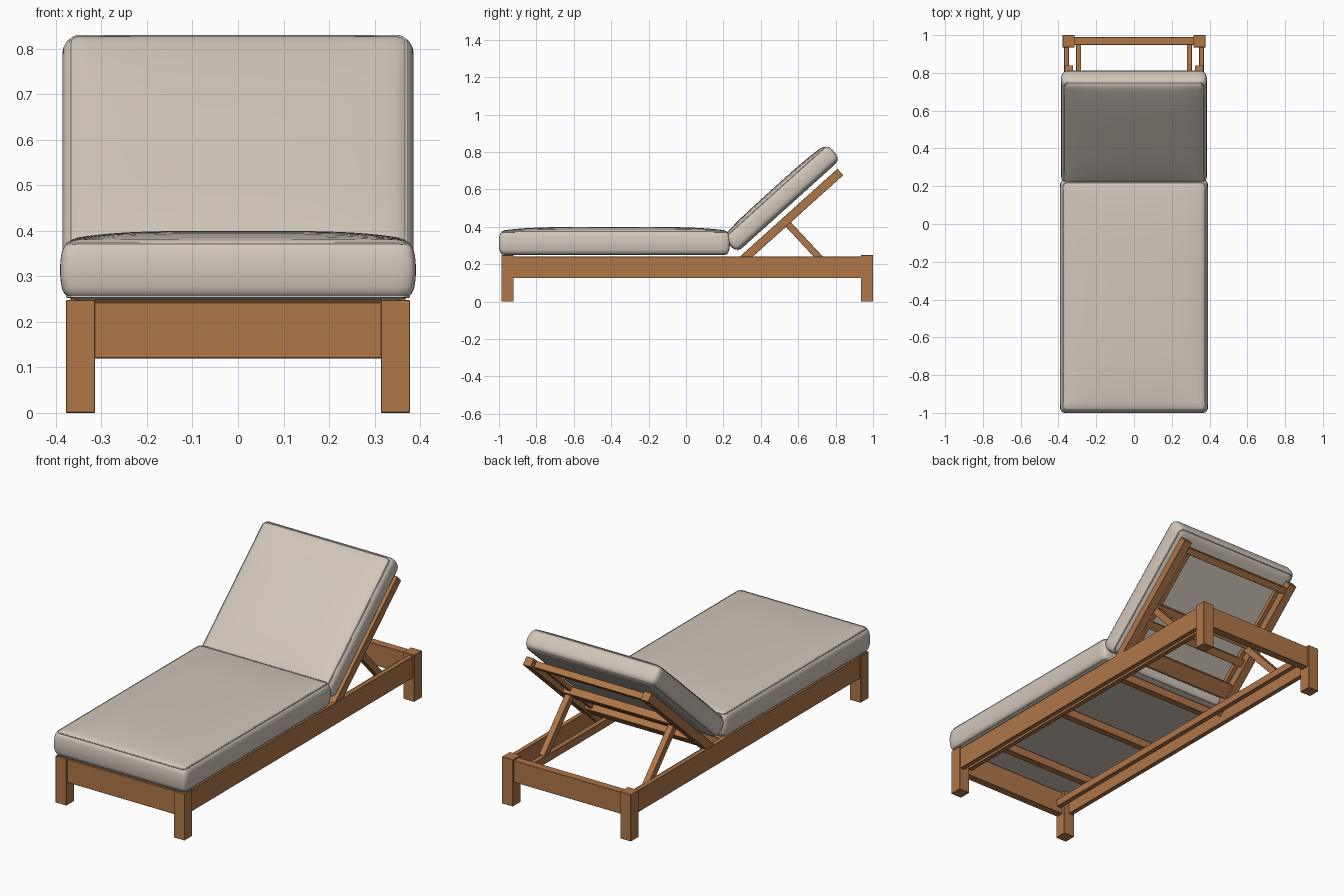
import bpy, bmesh, math
from mathutils import Vector, Matrix

cube = bpy.data.objects.get("Cube")
if cube:
    bpy.data.objects.remove(cube, do_unlink=True)


def material(name, color):
    m = bpy.data.materials.new(name)
    m.use_nodes = True
    m.diffuse_color = (*color, 1)
    m.node_tree.nodes["Principled BSDF"].inputs["Base Color"].default_value = (*color, 1)
    return m


WOOD = material("warm_wood", (0.43, 0.184, 0.066))
FABRIC = material("beige_fabric", (0.64, 0.57, 0.495))

# Backrest axes: local y runs up the slope, local z points out of its front
BACK = Matrix.Rotation(math.radians(42), 4, "X")


def finish(name, bm, mat, matrix):
    mesh = bpy.data.meshes.new(name)
    bmesh.ops.recalc_face_normals(bm, faces=bm.faces)
    bm.to_mesh(mesh)
    bm.free()
    mesh.materials.append(mat)
    obj = bpy.data.objects.new(name, mesh)
    obj.matrix_world = matrix
    bpy.context.collection.objects.link(obj)
    return obj


def beam(name, x, y, z, matrix=Matrix()):
    """Wooden block given by its (min, max) range on each axis."""
    bm = bmesh.new()
    bmesh.ops.create_cube(bm, size=1)
    for v in bm.verts:
        v.co = Vector([(a + b) / 2 + c * (b - a) for (a, b), c in zip((x, y, z), v.co)])
    bmesh.ops.bevel(bm, geom=bm.edges[:], offset=0.0015, segments=1, affect="EDGES")
    finish(name, bm, WOOD, matrix)


def pair(name, x, y, z, matrix=Matrix()):
    beam("left_" + name, x, y, z, matrix)
    beam("right_" + name, (-x[1], -x[0]), y, z, matrix)


def cushion(name, half, radius, crown, puff, matrix):
    """Rounded, gently crowned pad with piping along both rims."""
    def swell(p):
        t = Vector([max(-1, min(1, c / h)) for c, h in zip(p, half)])
        bulge = puff * (1 - t.z ** 2)
        lift = crown * (1 - t.x ** 4) * (1 - t.y ** 4) * max(0, t.z)
        return p + Vector((bulge * t.x, bulge * t.y, lift))

    bm = bmesh.new()
    bmesh.ops.create_cube(bm, size=2)
    bmesh.ops.subdivide_edges(bm, edges=bm.edges[:], cuts=23, use_grid_fill=True)
    for v in bm.verts:
        p = Vector([math.sin(c * math.pi / 2) * h for c, h in zip(v.co, half)])
        core = Vector([max(-h + radius, min(h - radius, c)) for c, h in zip(p, half)])
        d = p - core
        if d.length > 0:
            p = core + d.normalized() * radius
        v.co = swell(p)
    obj = finish(name, bm, FABRIC, matrix)
    bpy.context.view_layer.objects.active = obj
    obj.select_set(True)
    bpy.ops.object.shade_smooth()
    obj.select_set(False)

    inset = radius * 0.29
    for rim, side in (("upper", 1), ("lower", -1)):
        curve = bpy.data.curves.new(f"{name}_{rim}_piping", "CURVE")
        curve.dimensions = "3D"
        curve.bevel_depth = 0.003
        curve.bevel_resolution = 2
        path = []
        for k, (sx, sy) in enumerate(((1, 1), (-1, 1), (-1, -1), (1, -1))):
            for i in range(5):
                a = math.pi / 2 * (k + i / 4)
                path.append(swell(Vector((
                    sx * (half[0] - radius) + (radius - inset) * math.cos(a),
                    sy * (half[1] - radius) + (radius - inset) * math.sin(a),
                    side * (half[2] - inset)))))
        spline = curve.splines.new("POLY")
        spline.points.add(len(path) - 1)
        for pt, co in zip(spline.points, path):
            pt.co = (*co, 1)
        spline.use_cyclic_u = True
        curve.materials.append(FABRIC)
        piping = bpy.data.objects.new(curve.name, curve)
        piping.matrix_world = matrix
        bpy.context.collection.objects.link(piping)


# Base frame
pair("front_leg", (0.314, 0.378), (-0.987, -0.922), (0, 0.248))
pair("back_leg", (0.314, 0.378), (0.935, 1.0), (0, 0.248))
pair("side_rail", (0.345, 0.37), (-0.935, 0.94), (0.125, 0.24))
pair("inner_rail", (0.28, 0.306), (-0.95, 0.95), (0.15, 0.19))
beam("front_rail", (-0.32, 0.32), (-0.98, -0.94), (0.12, 0.243))
beam("back_rail", (-0.32, 0.32), (0.948, 0.99), (0.125, 0.24))

# Seat slats
for i in range(3):
    y = -0.73 + 0.46 * i
    beam(f"seat_slat_{i + 1}", (-0.345, 0.345), (y - 0.018, y + 0.018), (0.19, 0.235))

# Reclined back frame
pair("back_upright", (0.322, 0.368), (0.31, 1.077), (-0.06, -0.014), BACK)
pair("back_inner_rail", (0.283, 0.303), (0.40, 1.03), (-0.04, -0.014), BACK)
for name, u, width, low in (("top", 1.03, 0.035, -0.05), ("middle", 0.70, 0.04, -0.056),
                            ("lower", 0.60, 0.04, -0.04), ("bottom", 0.44, 0.08, -0.05)):
    beam(f"back_{name}_crossbar", (-0.325, 0.325), (u - width / 2, u + width / 2),
         (low, -0.016), BACK)

# Prop struts leaning from the back frame down to the inner rails
STRUT = Matrix.Translation((0, 0.54, 0.42)) @ Matrix.Rotation(math.radians(-47), 4, "X")
pair("prop_strut", (0.285, 0.318), (-0.02, 0.33), (-0.018, 0.018), STRUT)

# Cushions
cushion("seat_cushion", (0.38, 0.607, 0.066), 0.026, 0.02, 0.011,
        Matrix.Translation((0, -0.383, 0.314)))
cushion("back_cushion", (0.375, 0.364, 0.056), 0.03, 0.014, 0.011,
        BACK @ Matrix.Translation((0, 0.75, 0.068)))
